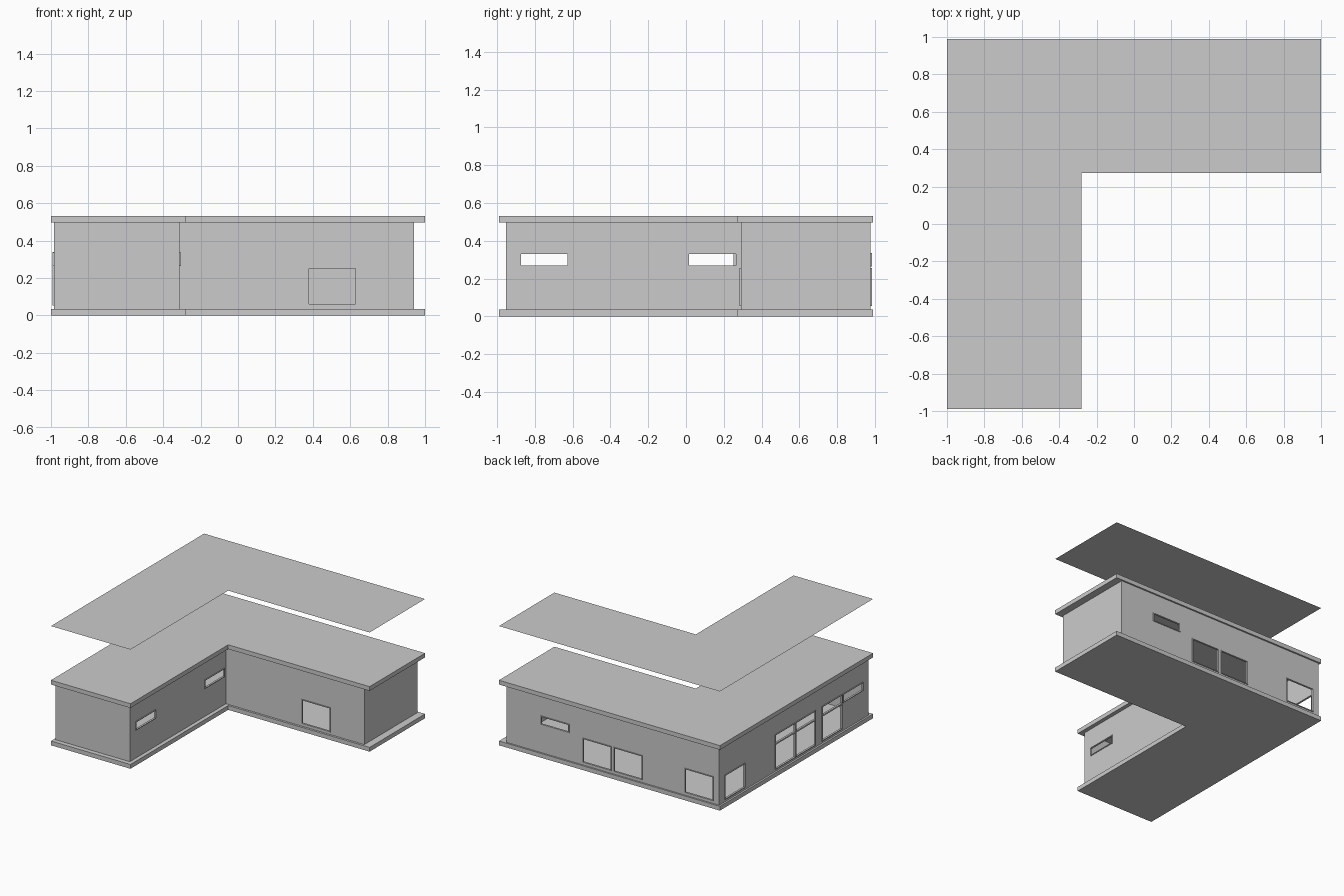
import bpy, bmesh
from mathutils import Vector

if "Cube" in bpy.data.objects:
    bpy.data.objects.remove(bpy.data.objects["Cube"])

grey = bpy.data.materials.new("light grey")
grey.use_nodes = True
COLOUR = (0.6, 0.6, 0.6, 1)
grey.diffuse_color = COLOUR
for node in grey.node_tree.nodes:
    if node.type == 'BSDF_PRINCIPLED':
        node.inputs["Base Color"].default_value = COLOUR


def finish(name, bm):
    """Turn a bmesh into a named, coloured object."""
    bmesh.ops.recalc_face_normals(bm, faces=bm.faces)
    mesh = bpy.data.meshes.new(name)
    bm.to_mesh(mesh)
    bm.free()
    mesh.materials.append(grey)
    obj = bpy.data.objects.new(name, mesh)
    bpy.context.collection.objects.link(obj)
    return obj


def add_box(bm, lo, hi):
    lo, hi = Vector(lo), Vector(hi)
    verts = bmesh.ops.create_cube(bm, size=1)["verts"]
    for v in verts:
        v.co = (lo + hi) / 2 + v.co * (hi - lo)


def ell(west, east, south, north, notch_x, notch_y):
    """Outline of the L-shaped plan."""
    return [(west, south), (notch_x, south), (notch_x, notch_y),
            (east, notch_y), (east, north), (west, north)]


def raise_faces(bm, faces, height):
    new = bmesh.ops.extrude_face_region(bm, geom=faces)["geom"]
    for v in new:
        if isinstance(v, bmesh.types.BMVert):
            v.co.z += height


def plate(name, outline, z, height=0):
    bm = bmesh.new()
    face = bm.faces.new([bm.verts.new((x, y, z)) for x, y in outline])
    if height:
        raise_faces(bm, [face], height)
    return finish(name, bm)


# Base slab, roof slab and the thin sheet hovering above the roof
PLAN = ell(-1, 1, -0.99, 0.99, -0.28, 0.273)
plate("base_slab", PLAN, 0, 0.035)
plate("roof_slab", PLAN, 0.497, 0.035)
plate("roof_sheet", PLAN, 0.975)

# Thin hollow L-shaped walls
WEST, EAST, SOUTH, NORTH, NOTCH_X, NOTCH_Y = -0.985, 0.94, -0.952, 0.977, -0.312, 0.29
T = 0.008
bm = bmesh.new()
rings = []
for d in (0, T):
    outline = ell(WEST + d, EAST - d, SOUTH + d, NORTH - d, NOTCH_X - d, NOTCH_Y + d)
    rings.append([bm.verts.new((x, y, 0.032)) for x, y in outline])
outer, inner = rings
strip = [bm.faces.new((outer[i - 1], outer[i], inner[i], inner[i - 1])) for i in range(6)]
raise_faces(bm, strip, 0.467)
walls = finish("walls", bm)

# Window types: bottom, top and optional crossbar height
LOW = (0.055, 0.256, None)
SLIT = (0.264, 0.336, None)
TALL = (0.053, 0.338, 0.255)
HALF = 0.13    # half of a window's width
BAR = 0.006    # frame thickness
OUT = 0.006    # how far frames stand proud

# Each wall: along-axis, outer face position, outward sign, windows
layout = {
    "west": (1, WEST, -1, [(0.778, LOW), (0.128, TALL), (-0.137, TALL),
                           (-0.477, TALL), (-0.75, SLIT)]),
    "north": (0, NORTH, 1, [(-0.802, LOW), (-0.16, LOW), (0.121, LOW), (0.502, SLIT)]),
    "courtyard_side": (1, NOTCH_X, 1, [(-0.75, SLIT), (0.14, SLIT)]),
    "courtyard_back": (0, NOTCH_Y, -1, [(0.504, LOW)]),
}


def wall_box(bm, axis, near, far, a0, a1, z0, z1):
    near, far = min(near, far), max(near, far)
    if axis == 1:
        add_box(bm, (near, a0, z0), (far, a1, z1))
    else:
        add_box(bm, (a0, near, z0), (a1, far, z1))


# Window frames, with matching cutters for the openings
cut = bmesh.new()
for wall, (axis, face, sign, windows) in layout.items():
    for n, (centre, (z0, z1, crossbar)) in enumerate(windows, 1):
        a0, a1 = centre - HALF, centre + HALF
        wall_box(cut, axis, face - sign * 3 * T, face + sign * 2 * T,
                 a0 + BAR / 2, a1 - BAR / 2, z0 + BAR / 2, z1 - BAR / 2)
        bars = [(a0, a0 + BAR, z0, z1), (a1 - BAR, a1, z0, z1),
                (a0 + BAR, a1 - BAR, z0, z0 + BAR), (a0 + BAR, a1 - BAR, z1 - BAR, z1)]
        if crossbar:
            bars.append((a0 + BAR, a1 - BAR, crossbar, crossbar + 2 * BAR))
        frame = bmesh.new()
        for bar in bars:
            wall_box(frame, axis, face - sign * (T + 0.002), face + sign * OUT, *bar)
        finish(f"{wall}_window_frame_{n}", frame)

cutter = finish("window_cutter", cut)
cutter.hide_render = True
mod = walls.modifiers.new("openings", 'BOOLEAN')
mod.operation = 'DIFFERENCE'
mod.solver = 'EXACT'
mod.object = cutter
bpy.context.view_layer.objects.active = walls
bpy.ops.object.modifier_apply(modifier=mod.name)
bpy.data.objects.remove(cutter)
